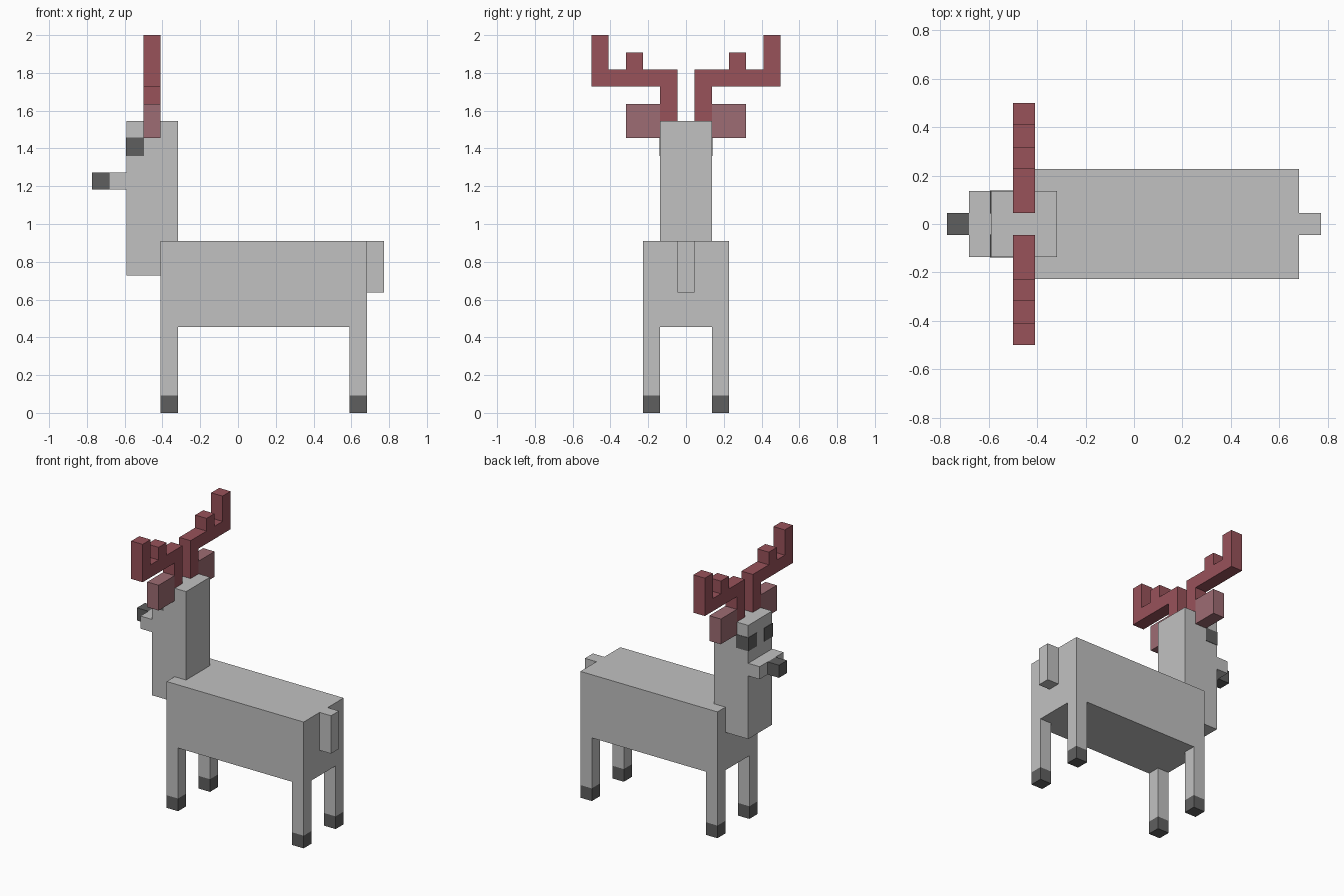
import bpy
import bmesh
from mathutils import Vector

cube = bpy.data.objects.get("Cube")
if cube:
    bpy.data.objects.remove(cube, do_unlink=True)

U = 1 / 11  # size of one block


def material(name, srgb):
    lin = [((c / 255 + 0.055) / 1.055) ** 2.4 for c in srgb] + [1.0]
    mat = bpy.data.materials.new(name)
    mat.use_nodes = True
    mat.diffuse_color = lin
    mat.node_tree.nodes["Principled BSDF"].inputs["Base Color"].default_value = lin
    return mat


GREY = material("light grey coat", (193, 193, 193))
DARK = material("dark grey", (95, 95, 95))
RED = material("antler red", (152, 82, 90))
PINK = material("ear dusty pink", (157, 108, 115))


def add_object(name, bm, mat):
    bmesh.ops.recalc_face_normals(bm, faces=bm.faces)
    mesh = bpy.data.meshes.new(name)
    bm.to_mesh(mesh)
    bm.free()
    mesh.materials.append(mat)
    obj = bpy.data.objects.new(name, mesh)
    bpy.context.collection.objects.link(obj)
    return obj


def box(name, x, y, z, mat, grow=0.0):
    """Box from (min, max) block ranges, optionally grown by a hair."""
    lo = Vector((x[0], y[0], z[0])) * U
    hi = Vector((x[1], y[1], z[1])) * U
    bm = bmesh.new()
    bmesh.ops.create_cube(bm, size=1)
    size = hi - lo + Vector((2 * grow,) * 3)
    bmesh.ops.scale(bm, vec=size, verts=bm.verts)
    bmesh.ops.translate(bm, vec=(lo + hi) / 2, verts=bm.verts)
    return add_object(name, bm, mat)


def extruded_profile(name, points, x, mat):
    """Extrude a (y, z) outline along x."""
    bm = bmesh.new()
    face = bm.faces.new([bm.verts.new((x[0] * U, py * U, pz * U)) for py, pz in points])
    result = bmesh.ops.extrude_face_region(bm, geom=[face])
    verts = [v for v in result["geom"] if isinstance(v, bmesh.types.BMVert)]
    bmesh.ops.translate(bm, vec=((x[1] - x[0]) * U, 0, 0), verts=verts)
    return add_object(name, bm, mat)


def side_range(side, a, b):
    return tuple(sorted((side * a, side * b)))


# Torso, neck and head block, muzzle, nose, tail
box("body", (-4.5, 7.5), (-2.5, 2.5), (5, 10), GREY)
box("neck_and_head", (-6.5, -3.5), (-1.5, 1.5), (8, 17), GREY)
box("muzzle", (-7.5, -6.5), (-1.5, 1.5), (13, 14), GREY)
box("nose", (-8.5, -7.5), (-0.5, 0.5), (13, 14), DARK)
box("tail", (7.5, 8.5), (-0.5, 0.5), (7, 10), GREY)

# Antler outline: stem, branch, middle tine, tall outer tine
ANTLER = [(0.5, 17), (1.5, 17), (1.5, 19), (5.5, 19), (5.5, 22), (4.5, 22), (4.5, 20),
          (3.5, 20), (3.5, 21), (2.5, 21), (2.5, 20), (0.5, 20)]

for side, label in ((-1, "near"), (1, "far")):
    # Legs with hooves
    for end, x in (("front", -4.5), ("rear", 6.5)):
        y = side_range(side, 1.5, 2.5)
        box(f"{end}_leg_{label}", (x, x + 1), y, (1, 5), GREY)
        box(f"{end}_hoof_{label}", (x, x + 1), y, (0, 1), DARK)

    # Eyes wrap round the front corners of the head
    box(f"eye_{label}", (-6.5, -5.5), side_range(side, 0.5, 1.5), (15, 16), DARK, grow=0.003)

    # Ears and antlers
    box(f"ear_{label}", (-5.5, -4.5), side_range(side, 1.5, 3.5), (16, 18), PINK)
    extruded_profile(f"antler_{label}", [(side * y, z) for y, z in ANTLER], (-5.5, -4.5), RED)
